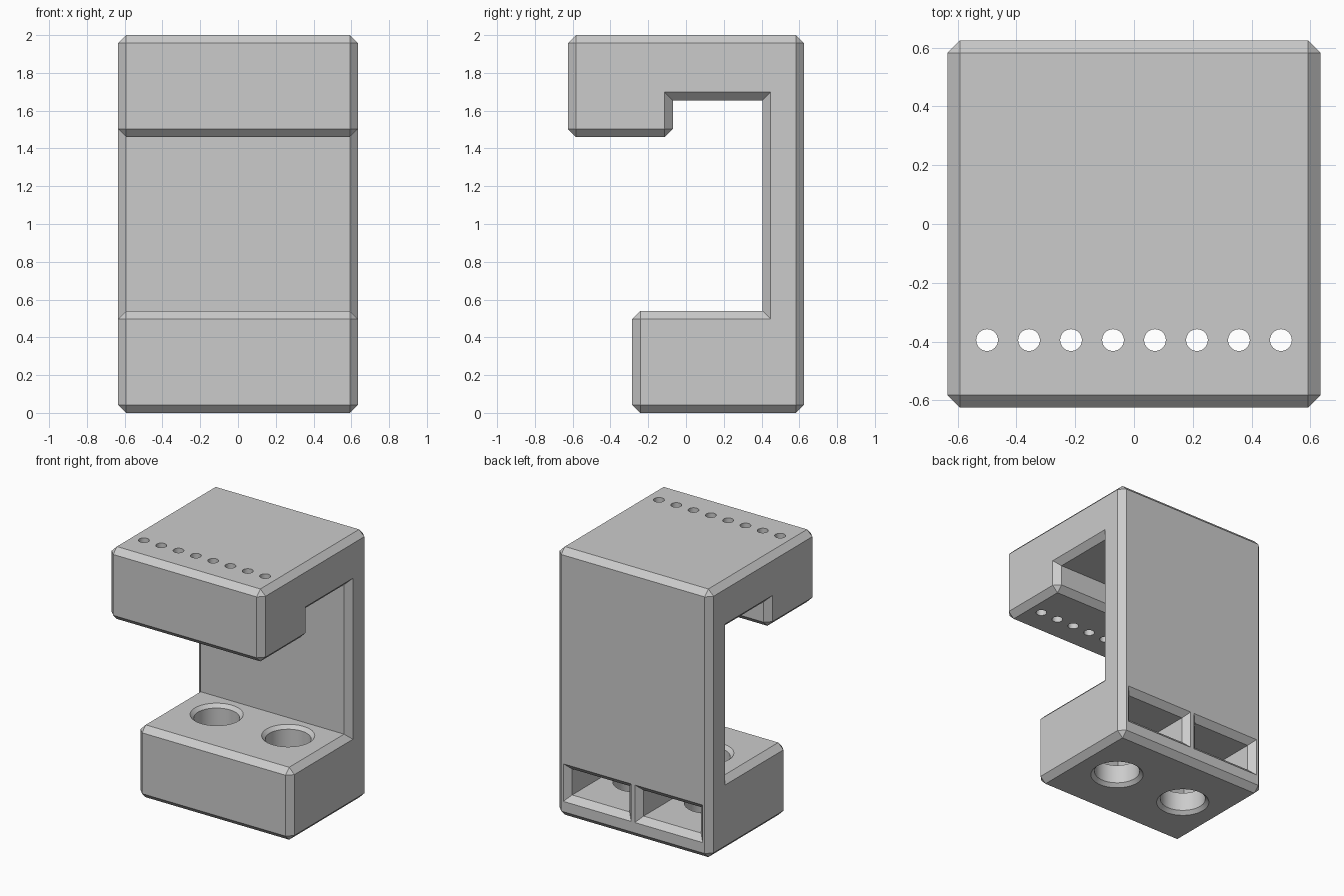
import bpy, bmesh, math
from mathutils import Vector

if "Cube" in bpy.data.objects:
    bpy.data.objects.remove(bpy.data.objects["Cube"])

HALF_W, CHAMFER = 0.635, 0.043

grey = bpy.data.materials.new("plain_grey")
grey.use_nodes = True
grey.diffuse_color = (0.6, 0.6, 0.6, 1)
grey.node_tree.nodes["Principled BSDF"].inputs["Base Color"].default_value = (0.6, 0.6, 0.6, 1)


def loft(name, rings, chamfer=0):
    """Closed solid through equal-sized rings, with optional chamfer on convex edges."""
    bm = bmesh.new()
    loops = [[bm.verts.new(p) for p in ring] for ring in rings]
    bm.faces.new(loops[0])
    bm.faces.new(loops[-1])
    n = len(loops[0])
    for a, b in zip(loops, loops[1:]):
        for i in range(n):
            j = (i + 1) % n
            bm.faces.new((a[i], a[j], b[j], b[i]))
    bmesh.ops.recalc_face_normals(bm, faces=bm.faces)
    if chamfer:
        convex = [e for e in bm.edges if e.is_convex]
        bmesh.ops.bevel(bm, geom=convex, offset=chamfer, offset_type='OFFSET',
                        segments=1, profile=0.5, affect='EDGES')
    mesh = bpy.data.meshes.new(name)
    bm.to_mesh(mesh)
    bm.free()
    mesh.materials.append(grey)
    obj = bpy.data.objects.new(name, mesh)
    bpy.context.collection.objects.link(obj)
    return obj


def circle(x, y, z, r, n=32):
    return [Vector((x + r * math.cos(2 * math.pi * i / n),
                    y + r * math.sin(2 * math.pi * i / n), z)) for i in range(n)]


def rect(x, z, half_x, half_z, y):
    return [Vector((x + sx * half_x, y, z + sz * half_z))
            for sx, sz in ((-1, -1), (1, -1), (1, 1), (-1, 1))]


# C-shaped body: base block, back wall and overhanging head with a lip
profile = [(-0.285, 0), (0.625, 0), (0.625, 2), (-0.625, 2), (-0.625, 1.46),
           (-0.07, 1.46), (-0.07, 1.655), (0.405, 1.655), (0.405, 0.54), (-0.285, 0.54)]
body = loft("bracket_body",
            [[Vector((x, y, z)) for y, z in profile] for x in (-HALF_W, HALF_W)], CHAMFER)

cutters = []
# Row of small holes through the head
for i in range(8):
    x = -0.5 + i / 7
    cutters.append(loft("small_hole_cutter",
                        [circle(x, -0.395, z, 0.037) for z in (1.4, 2.1)]))

for side in (-1, 1):
    x = side * 0.295
    # Flared rear pocket
    cutters.append(loft("pocket_cutter", [
        rect(x, 0.26, 0.237, 0.097, -0.1),
        rect(x, 0.26, 0.237, 0.097, 0.625 - CHAMFER),
        rect(x, 0.26, 0.237 + CHAMFER + 0.01, 0.097 + CHAMFER + 0.01, 0.635)]))
    # Large countersunk hole through the base
    cutters.append(loft("large_hole_cutter", [
        circle(x, 0.17, z, r, 48) for z, r in
        ((-0.02, 0.2), (0.025, 0.155), (0.515, 0.155), (0.56, 0.2))]))

# Cut every opening, then bake the result
for cutter in cutters:
    cutter.hide_render = True
    mod = body.modifiers.new("cut", 'BOOLEAN')
    mod.operation, mod.solver, mod.object = 'DIFFERENCE', 'EXACT', cutter
bpy.context.view_layer.update()
graph = bpy.context.evaluated_depsgraph_get()
baked = bpy.data.meshes.new_from_object(body.evaluated_get(graph))
body.modifiers.clear()
body.data = baked
for cutter in cutters:
    bpy.data.objects.remove(cutter)

# Smooth hole walls, keep chamfers crisp
bpy.ops.object.select_all(action='DESELECT')
body.select_set(True)
bpy.context.view_layer.objects.active = body
bpy.ops.object.shade_smooth_by_angle(angle=math.radians(30))
